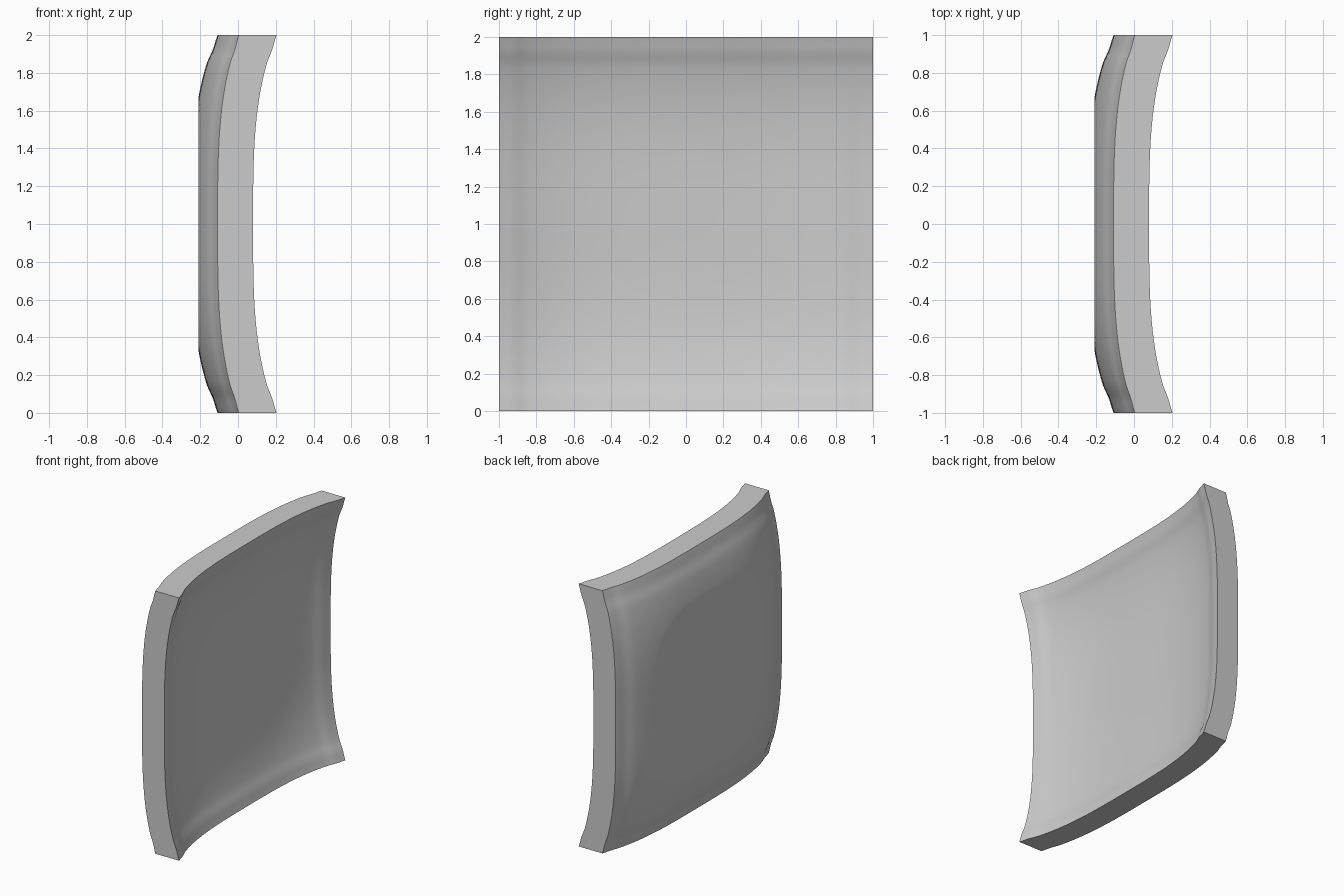
import bpy
import bmesh
from math import sin, pi, radians

cube = bpy.data.objects.get("Cube")
if cube:
    bpy.data.objects.remove(cube, do_unlink=True)

N = 72              # grid cells along each side
FLAT_X = -0.21      # flat plateau of the bulged face


def rise(t):
    """0 in the middle, 1 at the rim, with a soft S bend near the rim."""
    t = min(abs(t), 1.0)
    r = t ** 3.3
    if t > 0.85:
        r += 0.05 * sin(pi * (t - 0.85) / 0.15) ** 2
    return r


def outer_x(u, v):
    a, b = 0.112 * (1 - rise(u)), 0.112 * (1 - rise(v))
    return max(FLAT_X, 0.004 - a - b - 2.1 * a * b)


def inner_x(u, v):
    return 0.204 - 0.124 * (2 - rise(u) - rise(v))


def add_sheet(bm, depth, flip):
    """Square sheet of quads following a depth function."""
    rows = []
    for j in range(N + 1):
        v = 2 * j / N - 1
        us = [2 * i / N - 1 for i in range(N + 1)]
        rows.append([bm.verts.new((depth(u, v), u, v + 1)) for u in us])
    for j in range(N):
        for i in range(N):
            quad = [rows[j][i], rows[j][i + 1], rows[j + 1][i + 1], rows[j + 1][i]]
            bm.faces.new(quad[::-1] if flip else quad)
    return rows


# Curved panel: hollow face towards +x, bulged face towards -x
bm = bmesh.new()
add_sheet(bm, inner_x, False)
add_sheet(bm, outer_x, True)

# Straight rim joining the two sheets
rim = [e for e in bm.edges if e.is_boundary]
bmesh.ops.bridge_loops(bm, edges=rim)
bmesh.ops.recalc_face_normals(bm, faces=bm.faces)

mesh = bpy.data.meshes.new("curved_panel")
bm.to_mesh(mesh)
bm.free()
panel = bpy.data.objects.new("curved_panel", mesh)
bpy.context.collection.objects.link(panel)

# Plain grey
grey = bpy.data.materials.new("light_grey")
grey.use_nodes = True
colour = (0.6, 0.6, 0.6, 1)
grey.diffuse_color = colour
grey.node_tree.nodes["Principled BSDF"].inputs["Base Color"].default_value = colour
mesh.materials.append(grey)

# Smooth faces with a crisp rim
bpy.ops.object.select_all(action="DESELECT")
panel.select_set(True)
bpy.context.view_layer.objects.active = panel
bpy.ops.object.shade_smooth_by_angle(angle=radians(35))
